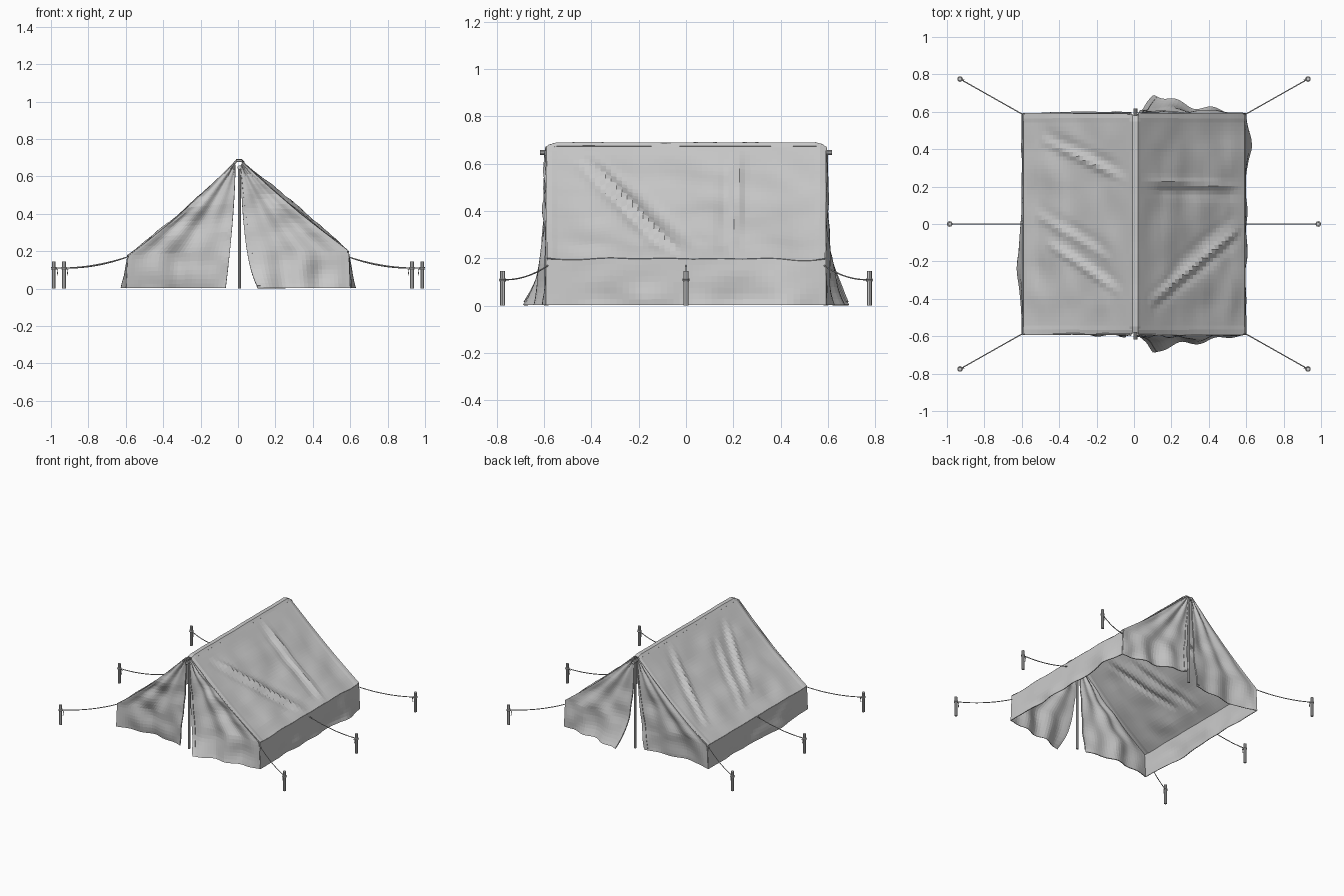
import bpy, bmesh, math
from mathutils import Vector, noise

if "Cube" in bpy.data.objects:
    bpy.data.objects.remove(bpy.data.objects["Cube"])

RIDGE, EAVE_X, EAVE_Z, END = 0.683, 0.59, 0.185, 0.588


def sheet(name, f, nu, nv, thick=0.005):
    """Cloth grid from a function of u, v in 0..1."""
    vs = [f(i / nu, j / nv) for j in range(nv + 1) for i in range(nu + 1)]
    w = nu + 1
    fs = [(j * w + i, j * w + i + 1, (j + 1) * w + i + 1, (j + 1) * w + i)
          for j in range(nv) for i in range(nu)]
    me = bpy.data.meshes.new(name)
    me.from_pydata([tuple(v) for v in vs], [], fs)
    ob = bpy.data.objects.new(name, me)
    bpy.context.collection.objects.link(ob)
    m = ob.modifiers.new("cloth_thickness", 'SOLIDIFY')
    m.thickness, m.offset = thick, 0
    return ob


def rod(name, a, b, r, sides=10):
    a, b = Vector(a), Vector(b)
    bpy.ops.mesh.primitive_cylinder_add(vertices=sides, radius=r, depth=(b - a).length,
                                        location=(a + b) / 2)
    ob = bpy.context.object
    ob.rotation_euler = (b - a).to_track_quat('Z', 'Y').to_euler()
    ob.name = name
    bpy.ops.object.shade_smooth_by_angle()
    return ob


def rope(name, pts, r=0.003):
    cu = bpy.data.curves.new(name, 'CURVE')
    cu.dimensions, cu.bevel_depth, cu.bevel_resolution = '3D', r, 1
    cu.use_fill_caps = True
    sp = cu.splines.new('POLY')
    sp.points.add(len(pts) - 1)
    for p, q in zip(sp.points, pts):
        p.co = (*q, 1)
    bpy.context.collection.objects.link(bpy.data.objects.new(name, cu))


def crumple(p, size, amount):
    return noise.noise(Vector(p) * size) * amount


def creases(y, t, lines):
    """Sum of soft ridges along line segments in (y, slope) space."""
    h = 0
    for y0, t0, y1, t1, amp in lines:
        d, q = Vector((y1 - y0, t1 - t0)), Vector((y - y0, t - t0))
        k = q.dot(d) / d.length_squared
        fade = max(0, math.sin(math.pi * min(1, max(0, k)))) ** 0.5
        s = (d.x * q.y - d.y * q.x) / d.length
        h += amp * fade * (math.exp(-(s / 0.022) ** 2) - 0.6 * math.exp(-((s - 0.05) / 0.03) ** 2))
    return h


FOLDS = {1: [(-0.42, 0.1, -0.02, 0.97, 0.014), (0.23, 0.0, 0.2, 1.0, 0.013),
             (0.02, 0.95, -0.3, 0.3, 0.007), (0.0, 1.0, -0.45, 0.1, 0.008)],
         -1: [(0.45, 0.85, 0.22, 0.02, 0.012), (-0.1, 0.8, -0.38, 0.1, 0.011),
              (0.05, 0.9, -0.2, 0.2, 0.008)]}


def wall_swell(side, y):
    # outward bulge at the foot of the side walls
    if side > 0:
        return 0.035 * math.exp(-((y - 0.45) / 0.13) ** 2)
    return 0.018 * math.exp(-((y + 0.22) / 0.2) ** 2)


def eave(side, y):
    return Vector((side * EAVE_X, y, EAVE_Z + 0.012 * side + crumple((3 * side, y, 0), 5, 0.012)))


for side, tag in ((1, "right"), (-1, "left")):
    # roof slope
    def roof(u, v):
        y = (u * 2 - 1) * END
        p = Vector((side * 0.014 + 0.006, y, RIDGE)).lerp(eave(side, y), v)
        edge = min(1, 4 * v, 8 * (1 - v)) * min(1, 8 * u, 8 * (1 - u))
        h = creases(y, v, FOLDS[side]) + crumple((y, v, 7 * side), 5, 0.012)
        sag = -(0.022 if side < 0 else 0.012) * math.sin(math.pi * v)
        hem = 0.003 if abs(y) > 0.555 else 0
        n = Vector((side * 0.65, 0, 0.76))
        p += n * (edge * h + sag + hem)
        p.z -= 0.012 * max(0, (abs(y) - 0.555) / 0.033) * (1 - v)
        return p
    sheet("roof_" + tag, roof, 52, 32)

    # low side wall
    def wall(u, v):
        y = (u * 2 - 1) * END
        p = eave(side, y).lerp(Vector((side * (EAVE_X + 0.008), y, 0.003)), v)
        free = min(1, 6 * u, 6 * (1 - u))
        p.x += side * (wall_swell(side, y) * v * free
                       + free * v * crumple((y, v * 0.3, 4 * side), 6, 0.018))
        return p
    sheet("side_wall_" + tag, wall, 44, 8)

    # end flaps, split at the pole
    for end, etag in ((-1, "front"), (1, "back")):
        def flap(u, v):
            if v < 0.3:
                outer = Vector((side * (EAVE_X + 0.008), 0, 0.003)).lerp(eave(side, 0), v / 0.3)
            else:
                k = (v - 0.3) / 0.7
                outer = eave(side, 0).lerp(Vector((side * 0.024, 0, RIDGE - 0.01)), k)
                sag = 0.02 if side < 0 else 0.012
                outer.z -= sag * math.sin(math.pi * k)
            inner = Vector((side * (0.014 + 0.052 * (1 - v) ** 1.6), 0, 0.003 + v * 0.655))
            p = outer.lerp(inner, u)
            low = 1 - v
            if side > 0:      # kicked outward at the opening
                out = 0.095 * u ** 1.3 * low ** 4
                p.x += 0.04 * u ** 4 * low ** 6
            else:             # sucked slightly inward
                out = -0.045 * math.sin(math.pi * u) * low ** 2
            fan = math.sin(u * 15 + 2 * side + end) * 0.011 * math.sin(math.pi * u) * (0.35 + low)
            tuck = crumple((p.x, end * 3, p.z), 7, 0.02) * min(1, 8 * u) * min(1, 4 * (1 - v))
            p.y = end * (END + 0.002 + out + fan + tuck)
            return p
        sheet(f"{etag}_flap_{tag}", flap, 26, 26)

        # folded hem down the opening
        def hem(u, v):
            p = flap(1 - 0.05 * u, 0.02 + 0.93 * v)
            p.y += end * 0.005
            return p
        sheet(f"{etag}_hem_{tag}", hem, 2, 20, 0.004)


# ridge band capping both slopes
def band(u, v):
    y = (u * 2 - 1) * (END - 0.008)
    c = abs(v - 0.5) * 2
    drop = 0.004 if c < 0.5 else 0.004 + (c - 0.5) * 0.03
    end_drop = 0.012 * max(0, (abs(y) - 0.555) / 0.033)
    return Vector((0.006 + (v - 0.5) * 0.056, y, RIDGE + 0.009 - drop - end_drop
                   + crumple((y, 0, 9), 6, 0.003)))


sheet("ridge_band", band, 36, 4)

# poles
rod("ridge_pole", (0.008, -0.617, 0.648), (0.008, 0.617, 0.648), 0.011)
for y in (-0.59, 0.59):
    rod("upright_pole", (0.008, y, 0), (0.008, y, 0.655), 0.0095)

# pegs, guy ropes and knots
for side in (1, -1):
    for row in (-1, 0, 1):
        foot = Vector((side * (0.93 if row else 0.985), row * 0.775, 0))
        rod("peg", foot, foot + Vector((0, 0, 0.146)), 0.0105, 8)
        a = Vector((side * EAVE_X, row * 0.583, 0.17))
        b = foot + Vector((0, 0, 0.11))
        b -= (foot - a).to_2d().normalized().to_3d() * 0.01
        pts = []
        for i in range(15):
            t = i / 14
            p = a.lerp(b, t)
            p.z -= 0.065 * t * (1 - t)
            pts.append(p)
        rope("guy_rope", pts)
        for z in (0.106, 0.112):
            bpy.ops.mesh.primitive_torus_add(major_radius=0.012, minor_radius=0.003,
                                             major_segments=12, minor_segments=6,
                                             location=foot + Vector((0, 0, z)))
            bpy.context.object.name = "rope_knot"
        rope("rope_tail", [b, b + Vector((-side * 0.012, 0, -0.01)),
                           b + Vector((-side * 0.008, 0, -0.04))], 0.0025)
